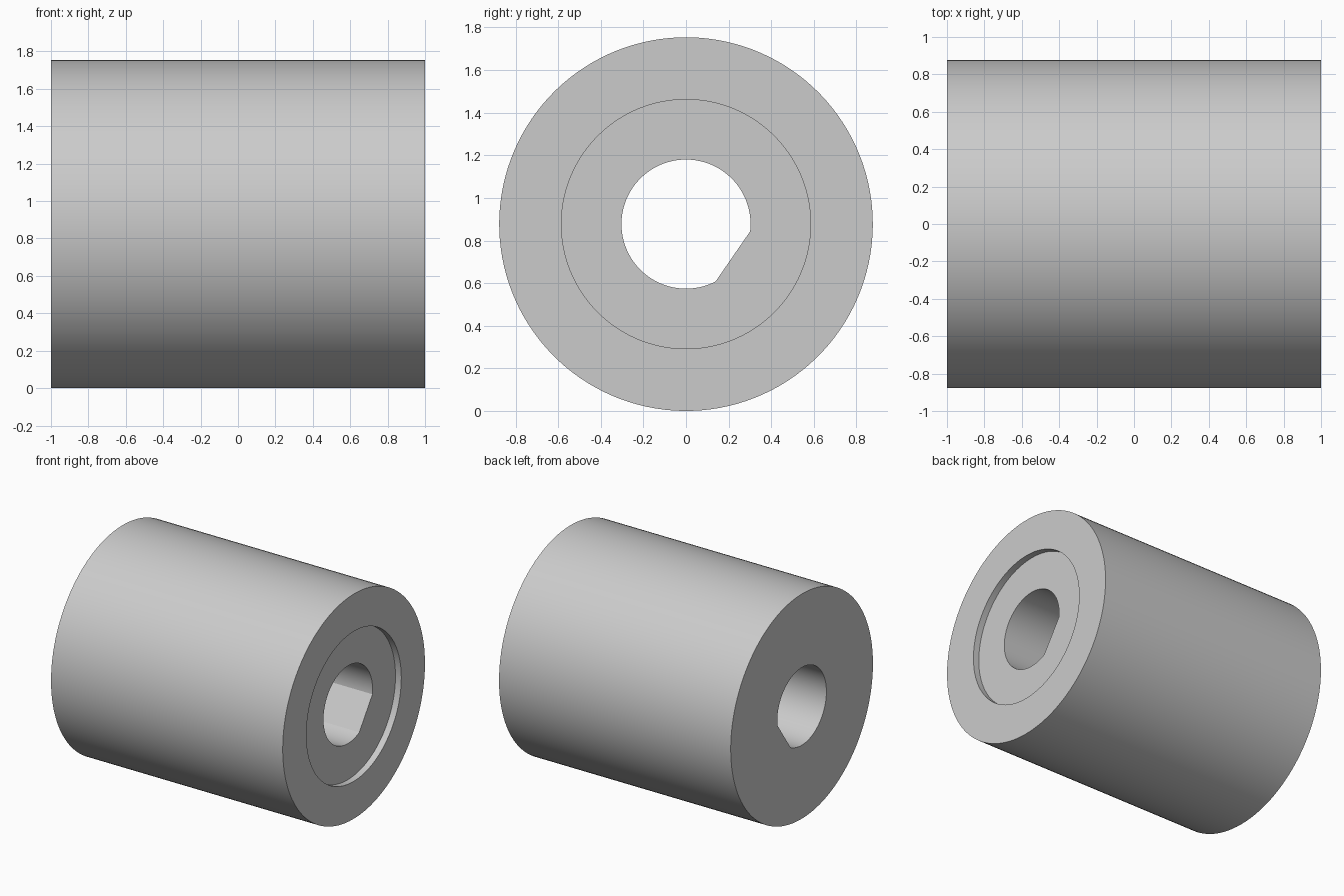
import bpy, bmesh
from math import cos, pi, radians, sin

cube = bpy.data.objects.get("Cube")
if cube:
    bpy.data.objects.remove(cube, do_unlink=True)

SIDES = 128
FLAT_STEPS = 10              # half width of the bore flat, in segments
FLAT_ANGLE = radians(-34.6)  # direction of the bore flat
STEP = 2 * pi / SIDES
OUTER, RECESS, BORE = 0.877, 0.585, 0.303
DEPTH = 0.05

grey = bpy.data.materials.new("grey metal")
grey.use_nodes = True
colour = (0.6, 0.6, 0.6, 1)
grey.diffuse_color = colour
grey.node_tree.nodes["Principled BSDF"].inputs["Base Color"].default_value = colour

bm = bmesh.new()


def ring(x, radius, flat=False):
    """Circle of vertices around the x axis, with an optional flat chord."""
    verts = []
    for i in range(SIDES):
        k = (i + SIDES // 2) % SIDES - SIDES // 2
        r = radius
        if flat and abs(k) < FLAT_STEPS:
            r = radius * cos(FLAT_STEPS * STEP) / cos(k * STEP)
        a = FLAT_ANGLE + k * STEP
        verts.append(bm.verts.new((x, r * cos(a), OUTER + r * sin(a))))
    return verts


# Closed section: outer wall, rim, recess wall, recess floor, D-shaped bore
rings = [
    ring(-1, OUTER),
    ring(1, OUTER),
    ring(1, RECESS),
    ring(1 - DEPTH, RECESS),
    ring(1 - DEPTH, BORE, True),
    ring(-1, BORE, True),
]
for a, b in zip(rings, rings[1:] + rings[:1]):
    for i in range(SIDES):
        j = (i + 1) % SIDES
        bm.faces.new((a[i], a[j], b[j], b[i]))
bmesh.ops.recalc_face_normals(bm, faces=bm.faces)

mesh = bpy.data.meshes.new("bored_cylinder")
bm.to_mesh(mesh)
bm.free()
mesh.materials.append(grey)
body = bpy.data.objects.new("bored_cylinder", mesh)
bpy.context.collection.objects.link(body)

bpy.ops.object.select_all(action="DESELECT")
body.select_set(True)
bpy.context.view_layer.objects.active = body
bpy.ops.object.shade_smooth_by_angle(angle=radians(20))
